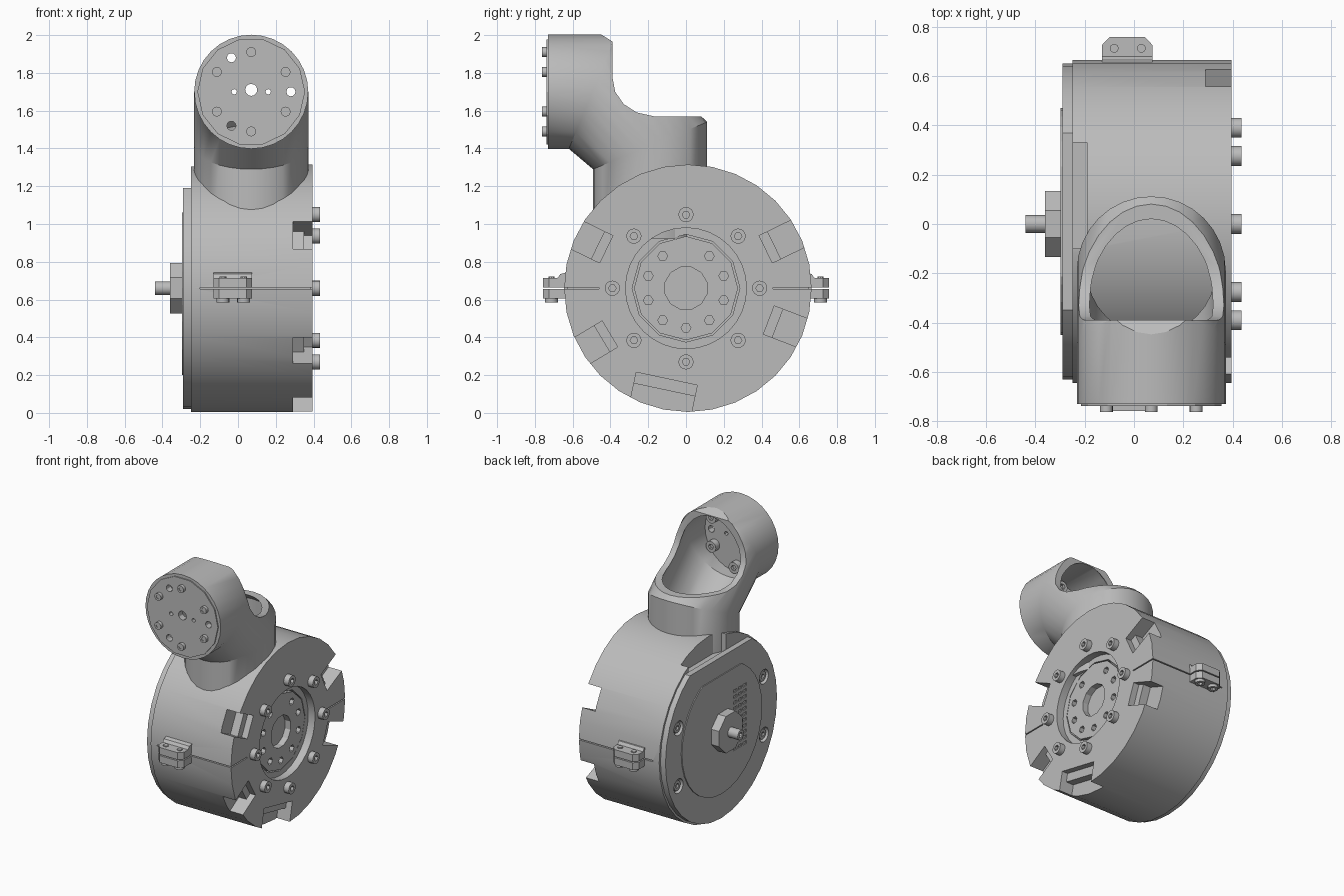
import bpy, bmesh, math
from mathutils import Vector

cube = bpy.data.objects.get("Cube")
if cube:
    bpy.data.objects.remove(cube, do_unlink=True)

grey = bpy.data.materials.new("machined grey")
grey.use_nodes = True
grey.diffuse_color = (0.5, 0.5, 0.5, 1)
grey.node_tree.nodes["Principled BSDF"].inputs["Base Color"].default_value = (0.5, 0.5, 0.5, 1)

CZ = 0.66        # height of the drum axis
TX = 0.07        # sideways centre of the elbow tube
PZ = 1.70        # height of the tube's horizontal axis


def finish(name, rings):
    """Skin a list of equal rings into a closed solid."""
    bm = bmesh.new()
    loops = [[bm.verts.new(p) for p in ring] for ring in rings]
    n = len(loops[0])
    for a, b in zip(loops, loops[1:]):
        for i in range(n):
            bm.faces.new((a[i], a[(i + 1) % n], b[(i + 1) % n], b[i]))
    bm.faces.new(loops[0])
    bm.faces.new(loops[-1])
    bmesh.ops.recalc_face_normals(bm, faces=bm.faces)
    me = bpy.data.meshes.new(name)
    bm.to_mesh(me)
    bm.free()
    me.materials.append(grey)
    ob = bpy.data.objects.new(name, me)
    bpy.context.collection.objects.link(ob)
    return ob


def prism(name, axis, pts, a, b):
    """Extrude a flat outline along x, y or z from a to b."""
    place = {"x": lambda u, v, w: (w, u, v),
             "y": lambda u, v, w: (u, w, v),
             "z": lambda u, v, w: (u, v, w)}[axis]
    return finish(name, [[place(u, v, w) for u, v in pts] for w in (a, b)])


def circle(u, v, r, n=16, turn=0.0):
    return [(u + r * math.cos(turn + math.tau * i / n),
             v + r * math.sin(turn + math.tau * i / n)) for i in range(n)]


def rect(u0, u1, v0, v1):
    return [(u0, v0), (u1, v0), (u1, v1), (u0, v1)]


def polar_rect(angle, r0, r1, width):
    """Rectangle on the drum face, pointing outward at an angle."""
    a = math.radians(angle)
    c, s = math.cos(a), math.sin(a)
    return [(r * c - t * s, CZ + r * s + t * c)
            for r, t in ((r0, -width / 2), (r1, -width / 2), (r1, width / 2), (r0, width / 2))]


def cut(ob, *cutters):
    for c in cutters:
        c.hide_render = True
        mod = ob.modifiers.new("cut", "BOOLEAN")
        mod.operation, mod.solver, mod.object = "DIFFERENCE", "EXACT", c
        me = bpy.data.meshes.new_from_object(
            ob.evaluated_get(bpy.context.evaluated_depsgraph_get()))
        ob.modifiers.clear()
        ob.data = me
        bpy.data.objects.remove(c, do_unlink=True)


def smooth(ob, angle=30):
    ob.data.shade_smooth()
    ob.data.set_sharp_from_angle(angle=math.radians(angle))


def screw(name, axis, u, v, base, tip, r, sink=0.02):
    """Socket-head screw whose head points from base towards tip."""
    ob = prism(name, axis, circle(u, v, r), base, tip)
    d = 1 if tip > base else -1
    cut(ob, prism("socket", axis, circle(u, v, r * 0.5, 6), tip - d * sink, tip + d * 0.01))
    smooth(ob)


# Drum housing with stepped output recess
drum = prism("drum_housing", "x", circle(0.01, CZ, 0.655, 32), -0.25, 0.395)
cut(drum,
    prism("recess", "x", circle(0, CZ, 0.32, 32), 0.34, 0.5),
    prism("deep_recess", "x", circle(0, CZ, 0.285, 12), 0.30, 0.5))

# Rim notches, each a deep pocket with a shallower shelf beside it
for ang in (26, 154, 211, -21):
    cut(drum,
        prism("notch", "x", polar_rect(ang, 0.52, 0.75, 0.16), 0.29, 0.5),
        prism("shelf", "x", polar_rect(ang, 0.47, 0.54, 0.16), 0.35, 0.5))
cut(drum,
    prism("low_notch", "x", polar_rect(-102, 0.55, 0.75, 0.33), 0.29, 0.5),
    prism("low_shelf", "x", polar_rect(-102, 0.49, 0.57, 0.33), 0.35, 0.5))

# Gap under the cover and the parting seam between the two halves
cut(drum, prism("top_gap", "x", rect(-0.1, 0.33, 1.17, 1.4), -0.3, -0.19))
for y0, y1 in ((-0.7, -0.46), (0.46, 0.7)):
    cut(drum, prism("face_seam", "x", rect(y0, y1, CZ - 0.004, CZ + 0.004), 0.385, 0.5))
for y0, y1 in ((-0.7, -0.63), (0.65, 0.7)):
    cut(drum, prism("rim_seam", "x", rect(y0, y1, CZ - 0.004, CZ + 0.004), -0.2, 0.5))
smooth(drum, 25)

# Output disc with bolt holes and a central bore
disc = prism("output_disc", "x", circle(0, CZ, 0.275, 12), 0.29, 0.345)
cut(disc, prism("bore", "x", circle(0, CZ, 0.115, 12, 0.26), 0.295, 0.5))
for i in range(10):
    a = math.radians(-90 + 36 * i)
    if i != 5:
        cut(disc, prism("hole", "x", circle(0.21 * math.cos(a), CZ + 0.21 * math.sin(a), 0.026, 6),
                        0.31, 0.5))

# Flange screws
for i in range(8):
    a = math.tau * i / 8
    screw("flange_screw", "x", 0.39 * math.cos(a), CZ + 0.39 * math.sin(a), 0.38, 0.435, 0.04)

# Side cover with a flat top edge, panel, vents and sunken screws
cover = prism("side_cover", "x", circle(0.01, CZ, 0.64, 32), -0.29, -0.248)
cut(cover, prism("flat_top", "x", rect(-1, 1, 1.19, 1.5), -0.5, 0))
for y in (-0.48, 0.50):
    for z in (-0.22, 0.20):
        cut(cover, prism("counterbore", "x", circle(y, CZ + z, 0.052), -0.4, -0.26))
        screw("cover_screw", "x", y, CZ + z, -0.25, -0.28, 0.036, 0.012)
smooth(cover, 25)

panel = prism("cover_panel", "x", circle(0.01, CZ, 0.46, 32), -0.297, -0.28)
cut(panel, prism("panel_top", "x", rect(-1, 1, CZ + 0.40, 1.5), -0.5, 0))
for col in range(3):
    for row in range(11):
        y, z = -0.27 + col * 0.055, CZ - 0.2 + row * 0.042
        cut(panel, prism("vent", "x", rect(y, y + 0.038, z, z + 0.02), -0.4, -0.285))

# Encoder hub and shaft
prism("encoder_hub", "x", circle(0, CZ, 0.145, 8, math.pi / 8), -0.36, -0.285)
shaft = prism("encoder_shaft", "x", circle(0, CZ, 0.036, 12), -0.44, -0.35)
cut(shaft, prism("shaft_bore", "x", circle(0, CZ, 0.018, 8), -0.5, -0.41))
smooth(shaft, 35)

# Clamp ears front and back, each with two screws
for side in (-1, 1):
    base, mid, tip = side * 0.61, side * 0.70, side * 0.757
    for z0, z1, name in ((0.605, CZ - 0.004, "lower_ear"), (CZ + 0.004, 0.715, "upper_ear")):
        prism(name, "z", [(-0.13, base), (0.075, base), (0.075, side * 0.725), (0.045, tip),
                          (-0.10, tip), (-0.13, side * 0.725)], z0, z1)
    prism("ear_web", "x", [(base, 0.70), (side * 0.69, 0.70), (side * 0.665, 0.735), (base, 0.75)],
          -0.13, 0.075)
    for x in (-0.08, 0.03):
        screw("clamp_screw", "z", x, side * 0.712, 0.62, 0.585, 0.034)
        smooth(prism("clamp_pin", "z", circle(x, side * 0.712, 0.018, 10), 0.71, 0.722))


# Elbow tube: upright, mitred diagonal, then level
def elbow(name, r, bottom, end, n=32):
    k = math.tan(math.pi / 8)
    stops = (((-0.19, bottom), (1, 0)), ((-0.19, 1.415), (1, k)),
             ((-0.495, PZ), (k, 1)), ((end, PZ), (0, 1)))
    rings = []
    for (y, z), (dy, dz) in stops:
        rings.append([(TX + r * math.cos(t), y + r * math.sin(t) * dy, z + r * math.sin(t) * dz)
                      for t in (math.tau * i / n for i in range(n))])
    return finish(name, rings)


tube = elbow("elbow_tube", 0.302, 0.92, -0.73)
mouth = [(-0.39, 2.3), (-0.39, 1.78), (-0.375, 1.70), (-0.33, 1.635), (-0.26, 1.59),
         (-0.17, 1.57), (0.4, 1.57), (0.4, 2.3)]
cut(tube,
    elbow("bore", 0.26, 0.8, -0.69),
    prism("mouth", "x", mouth, -0.6, 0.8),
    prism("lip", "x", [(-0.46, 2.01), (-0.38, 1.96), (-0.38, 2.01)], -0.6, 0.8))

# Holes through the end plate
holes = [(-0.105, 0.18, 0.024), (0.21, 0, 0.024), (-0.105, -0.18, 0.024),
         (0, 0.01, 0.032), (-0.09, 0, 0.014), (0.09, 0, 0.014)]
for x, z, r in holes:
    cut(tube, prism("hole", "y", circle(TX + x, PZ + z, r, 12), -0.8, -0.6))
smooth(tube, 30)

# End plate facing and its screws
face = prism("end_face", "y", circle(TX, PZ, 0.285, 14), -0.738, -0.725)
for x, z, r in holes:
    cut(face, prism("hole", "y", circle(TX + x, PZ + z, r, 12), -0.8, -0.6))
for i in range(6):
    a = math.radians(30 + 60 * i)
    x, z = TX + 0.21 * math.cos(a), PZ + 0.21 * math.sin(a)
    screw("end_screw_tip", "y", x, z, -0.70, -0.762, 0.026, 0.004)
    screw("end_screw_head", "y", x, z, -0.70, -0.645, 0.04)
